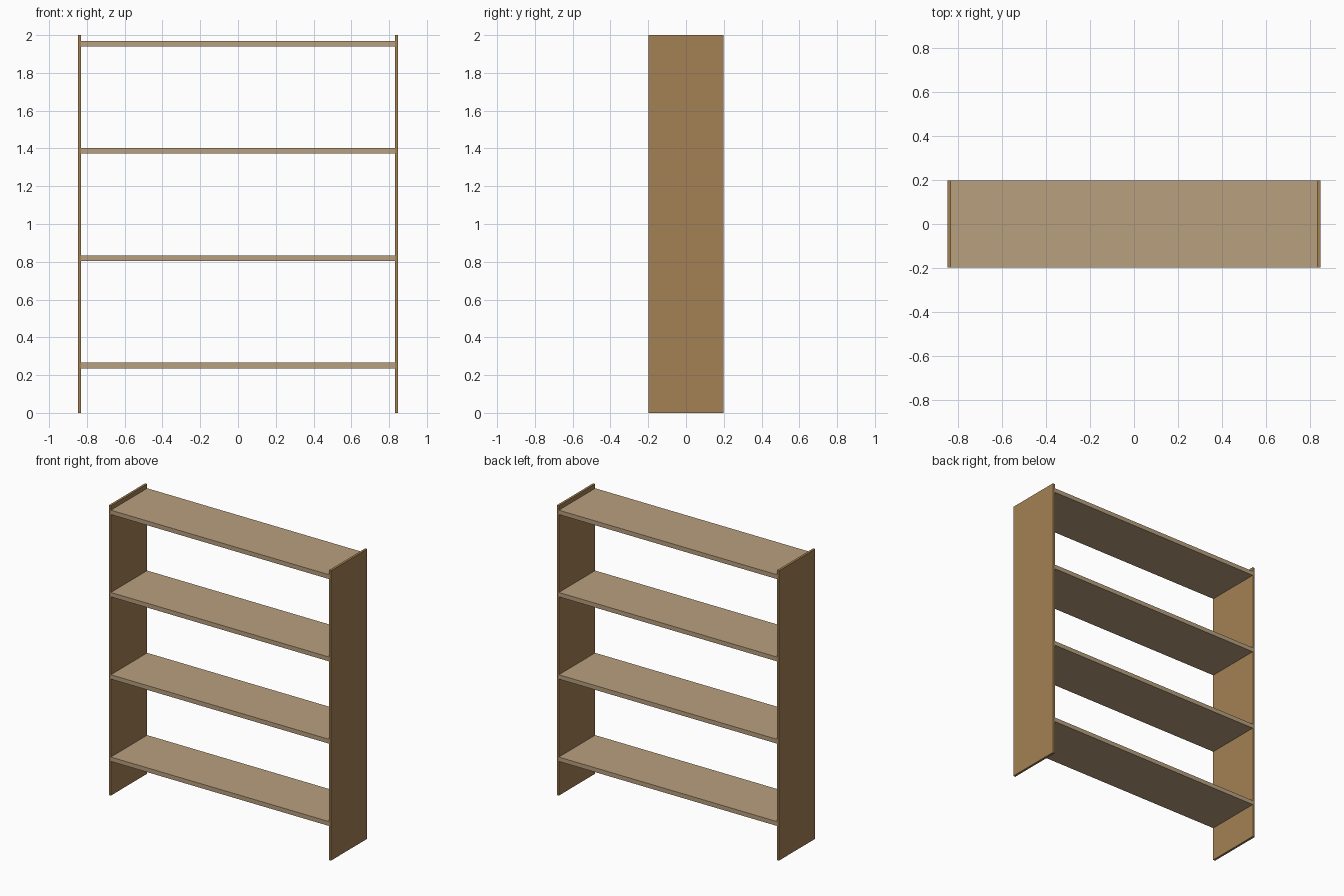
import bpy

if "Cube" in bpy.data.objects:
    bpy.data.objects.remove(bpy.data.objects["Cube"])

WIDTH, DEPTH, HEIGHT = 1.696, 0.396, 2.0
PANEL_T, SHELF_T = 0.016, 0.03


def material(name, color):
    mat = bpy.data.materials.new(name)
    mat.diffuse_color = (*color, 1.0)
    mat.use_nodes = True
    mat.node_tree.nodes["Principled BSDF"].inputs["Base Color"].default_value = mat.diffuse_color
    return mat


def box(name, size, center, mat):
    bpy.ops.mesh.primitive_cube_add(size=1, location=center)
    obj = bpy.context.object
    obj.name = name
    obj.scale = size
    bpy.ops.object.transform_apply(location=False, rotation=False, scale=True)
    obj.data.materials.append(mat)
    return obj


panel_wood = material("panel_wood", (0.37, 0.22, 0.09))
shelf_wood = material("shelf_wood", (0.48, 0.35, 0.21))

# Upright side panels
for side, label in ((-1, "left"), (1, "right")):
    box(f"{label}_side_panel", (PANEL_T, DEPTH, HEIGHT),
        (side * (WIDTH - PANEL_T) / 2, 0, HEIGHT / 2), panel_wood)

# Evenly spaced shelves between the panels
for i in range(4):
    box(f"shelf_{i + 1}", (WIDTH - 2 * PANEL_T, DEPTH, SHELF_T),
        (0, 0, 0.251 + i * 0.568), shelf_wood)
